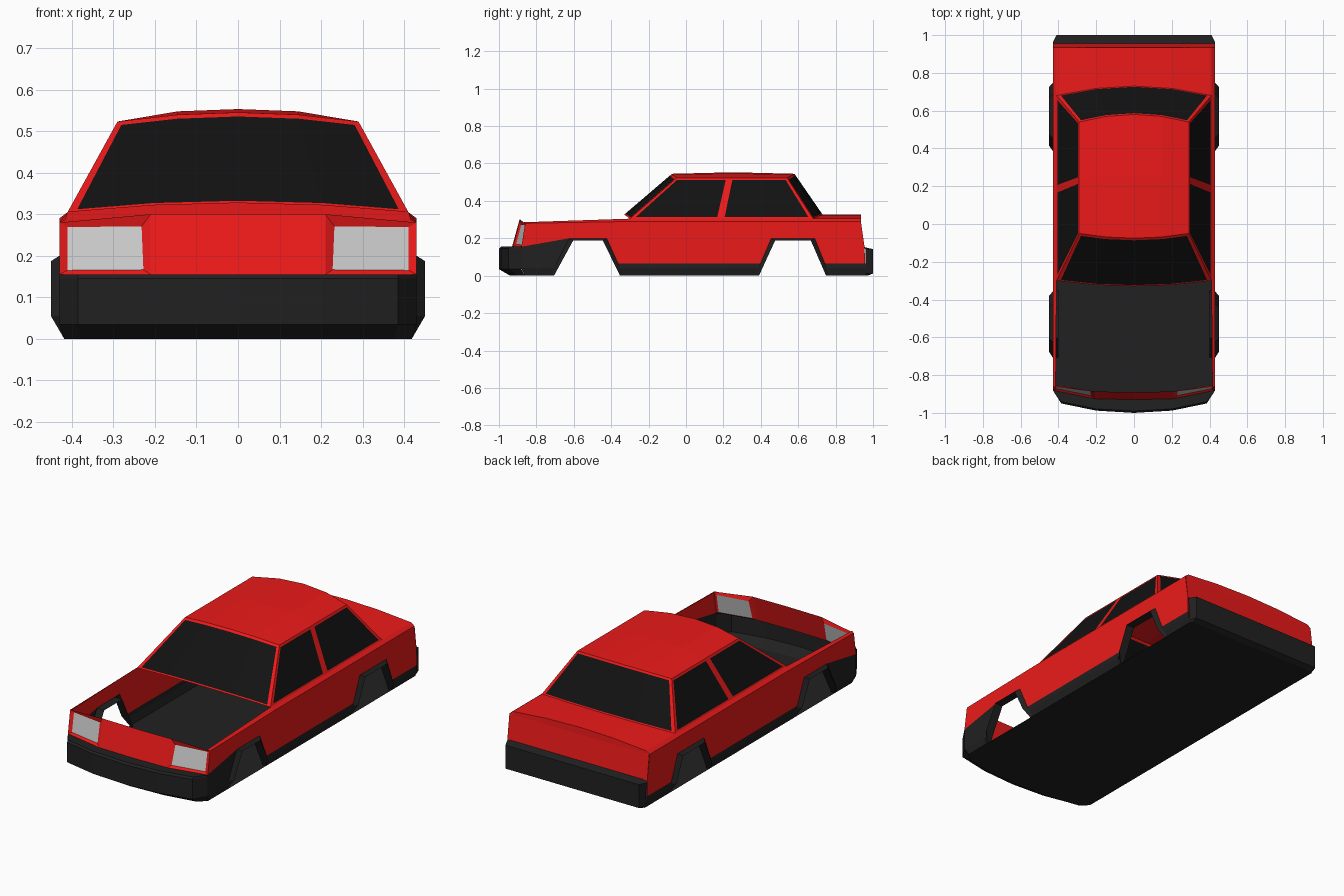
import bpy

if "Cube" in bpy.data.objects:
    bpy.data.objects.remove(bpy.data.objects["Cube"])

def material(name, c):
    m = bpy.data.materials.new(name)
    m.diffuse_color = (*c, 1)
    m.use_nodes = True
    m.node_tree.nodes["Principled BSDF"].inputs["Base Color"].default_value = m.diffuse_color
    return m

RED = material("red_paint", (0.84, 0.01, 0.01))
BLACK = material("black_trim", (0.015, 0.015, 0.015))
GLASS = material("dark_glass", (0.006, 0.006, 0.006))
LAMP = material("lamp_grey", (0.6, 0.6, 0.6))

def build(name, verts, faces, mat):
    """Half shell on +x, normals turned outwards, mirrored across x = 0."""
    me = bpy.data.meshes.new(name)
    me.from_pydata(verts, [], faces)
    me.update()
    for p in me.polygons:
        c = p.center
        if p.normal.x * c.x + p.normal.y * c.y + p.normal.z * (c.z - 0.18) < 0:
            p.flip()
    me.materials.append(mat)
    ob = bpy.data.objects.new(name, me)
    bpy.context.collection.objects.link(ob)
    mod = ob.modifiers.new("mirror", 'MIRROR')
    mod.use_clip = True
    return ob

def grid(name, rows, mat, keep=lambda i, j: True):
    n = len(rows[0])
    faces = [(i*n + j, i*n + j + 1, (i+1)*n + j + 1, (i+1)*n + j)
             for i in range(len(rows) - 1) for j in range(n - 1) if keep(i, j)]
    build(name, [p for r in rows for p in r], faces, mat)

def lerp(a, b, t):
    return tuple(p + (q - p) * t for p, q in zip(a, b))

def crown(u):
    return 0.5 * u if u < 0.5 else 0.25 + 1.5 * (u - 0.5)

W, K = 0.43, 0.04              # half width, height of lower tuck-under
def side_x(z):
    return W - 0.012 * (1 - min(z / K, 1))

# Wheel arches: opening bottom/top corners along y
ARCHES = {"front": (-0.706, -0.604, -0.444, -0.353),
          "rear": (0.39, 0.476, 0.668, 0.749)}
def arch_y(name, end, z):
    """Outer trim edge: end 0 = forward side, 1 = rearward side."""
    a = ARCHES[name]
    lo, hi = (a[0] - .02, a[1] - .02) if end == 0 else (a[3] + .02, a[2] + .02)
    return lo + (hi - lo) * z / 0.2

for name, a in ARCHES.items():
    outer = [(side_x(z), arch_y(name, e, z), z)
             for e, zs in ((0, (0, .055, .2)), (1, (.2, .055, 0))) for z in zs]
    lip = []
    for lo, hi, zs in ((a[0], a[1], (0, .055, .187)), (a[3], a[2], (.187, .055, 0))):
        lip += [(0.45 if z else 0.418, lo + (hi - lo) * z / .187, z) for z in zs]
    inner = [(0.40, y, z) for x, y, z in lip]
    grid(name + "_arch_trim", [outer, lip, inner], BLACK)

# Red body sides
S = 0.065
side = [(-.88, .155), (arch_y("front", 0, .2), .2), (arch_y("front", 1, .2), .2),
        (arch_y("front", 1, S), S), (arch_y("rear", 0, S), S),
        (arch_y("rear", 0, .2), .2), (arch_y("rear", 1, .2), .2),
        (arch_y("rear", 1, S), S), (.957, S), (.955, .15), (.935, .29),
        (.68, .29), (-.30, .29), (-.86, .28)]
build("body_side", [(W, y, z) for y, z in side], [range(len(side))], RED)
grid("shoulder", [[(W, -.86, .28), (W, -.30, .29), (W, .68, .29), (W, .935, .29)],
                  [(.415, -.865, .286), (.41, -.30, .305), (.41, .68, .305), (.41, .935, .305)]], RED)

# Black sills
Z = (S, K, 0)
grid("sill", [[(side_x(z), arch_y("front", 1, z), z), (side_x(z), arch_y("rear", 0, z), z)] for z in Z], BLACK)
grid("rear_sill", [[(side_x(z), arch_y("rear", 1, z), z), (side_x(z), .96, z)] for z in Z], BLACK)
f0 = lambda z: arch_y("front", 0, z)
build("front_lower_side",
      [(W, -.88, K), (W, -.88, .155), (W, f0(.2), .2), (W, f0(K), K),
       (.418, f0(0), 0), (.418, -.86, 0)], [(0, 1, 2, 3), (0, 3, 4, 5)], BLACK)

# Front bumper and floor
front_low = [(0, -.94, 0), (.2, -.93, 0), (.375, -.90, 0), (.418, -.86, 0)]
plan = [(0, -1), (.2, -.988), (.385, -.95), (W, -.88)]
base = [(0, -.93, .155), (.21, -.925, .155), (.385, -.889, .155), (W, -.88, .155)]
grid("front_bumper", [front_low,
                      [(x, y, .035) for x, y in plan],
                      [(x, y, .145) for x, y in plan],
                      [lerp((x, y, .155), b, .15) for (x, y), b in zip(plan, base)],
                      base], BLACK)
floor = front_low + [(.418, .955, 0), (.405, .97, 0), (0, .97, 0)]
build("floor", floor, [range(len(floor))], BLACK)

# Rear bumper
grid("rear_bumper", [[(0, .945, .155), (.41, .945, .155), (W, .945, .155)],
                     [(0, 1, .142), (.41, 1, .142), (W, .96, .142)],
                     [(0, 1, .012), (.41, 1, .012), (side_x(.012), .96, .012)],
                     [(0, .97, 0), (.405, .97, 0), (.418, .955, 0)]], BLACK)

# Front panel, headlight bezels and lamps
grid("front_panel", [[(0, -.93, .155), (.21, -.925, .155)],
                     [(0, -.89, .30), (.21, -.887, .30)]], RED)
A, B, C, D = (.21, -.925, .155), (W, -.88, .155), (W, -.86, .28), (.21, -.887, .30)
lamp = []
for s, t in ((.08, .08), (.91, .08), (.91, .9), (.1, .81)):
    x, y, z = lerp(lerp(A, B, s), lerp(D, C, s), t)
    lamp.append((x, y + .01, z))
build("headlight_bezel", [A, B, C, D] + lamp,
      [(i, (i+1) % 4, 4 + (i+1) % 4, 4 + i) for i in range(4)], RED)
build("headlight", lamp, [(0, 1, 2, 3)], LAMP)

# Greenhouse edge curves, u from centre (0) to side (1)
def wind_base(u): return (.41*u, -.33 + .03*crown(u), .327 - .022*crown(u))
def wind_top(u): return (.29*u, -.075 + .025*crown(u), .545 - .022*crown(u))
def back_base(u): return (.41*u, .73 - .05*crown(u), .327 - .022*crown(u))
def back_top(u): return (.29*u, .58 - .04*crown(u), .545 - .022*crown(u))

U = (0, .5, .95, 1)
for name, lo, hi in (("windscreen", wind_base, wind_top), ("rear_window", back_base, back_top)):
    rows = [[lerp(lo(u), hi(u), t) for u in U] for t in (0, .025, .955, 1)]
    pane = lambda i, j: i == 1 and j < 2
    grid(name, rows, GLASS, pane)
    grid(name + "_frame", rows, RED, lambda i, j: not pane(i, j))

# Side windows with pillars
low = [(.41, y, .305) for y in (-.30, -.278, .165, .205, .66, .68)]
top = [(.29, y, .523) for y in (-.05, -.036, .215, .25, .526, .54)]
rows = [[lerp(a, b, t) for a, b in zip(low, top)] for t in (0, .035, .95, 1)]
pane = lambda i, j: i == 1 and j in (1, 3)
grid("side_windows", rows, GLASS, pane)
grid("door_frame", rows, RED, lambda i, j: not pane(i, j))

# Roof
rows = []
for t in (0, .5, 1):
    r = [lerp(wind_top(u), back_top(u), t) for u in (0, .5, 1)]
    rows.append([(x, y, z + (.008 if t == .5 and x < .28 else 0)) for x, y, z in r])
grid("roof", rows, RED)

# Boot lid and rear panel
V = (0, .5, 1)
edge = [(.41*u, .935, .327 - .022*crown(u)) for u in V]
grid("boot_lid", [[back_base(u) for u in V], edge], RED)
edge.append((W, .935, .29))
X = (0, .205, .41, W)
grid("rear_panel", [edge, [(x, .937, .288) for x in X],
                    [(x, .955, .15) for x in X]], RED)
